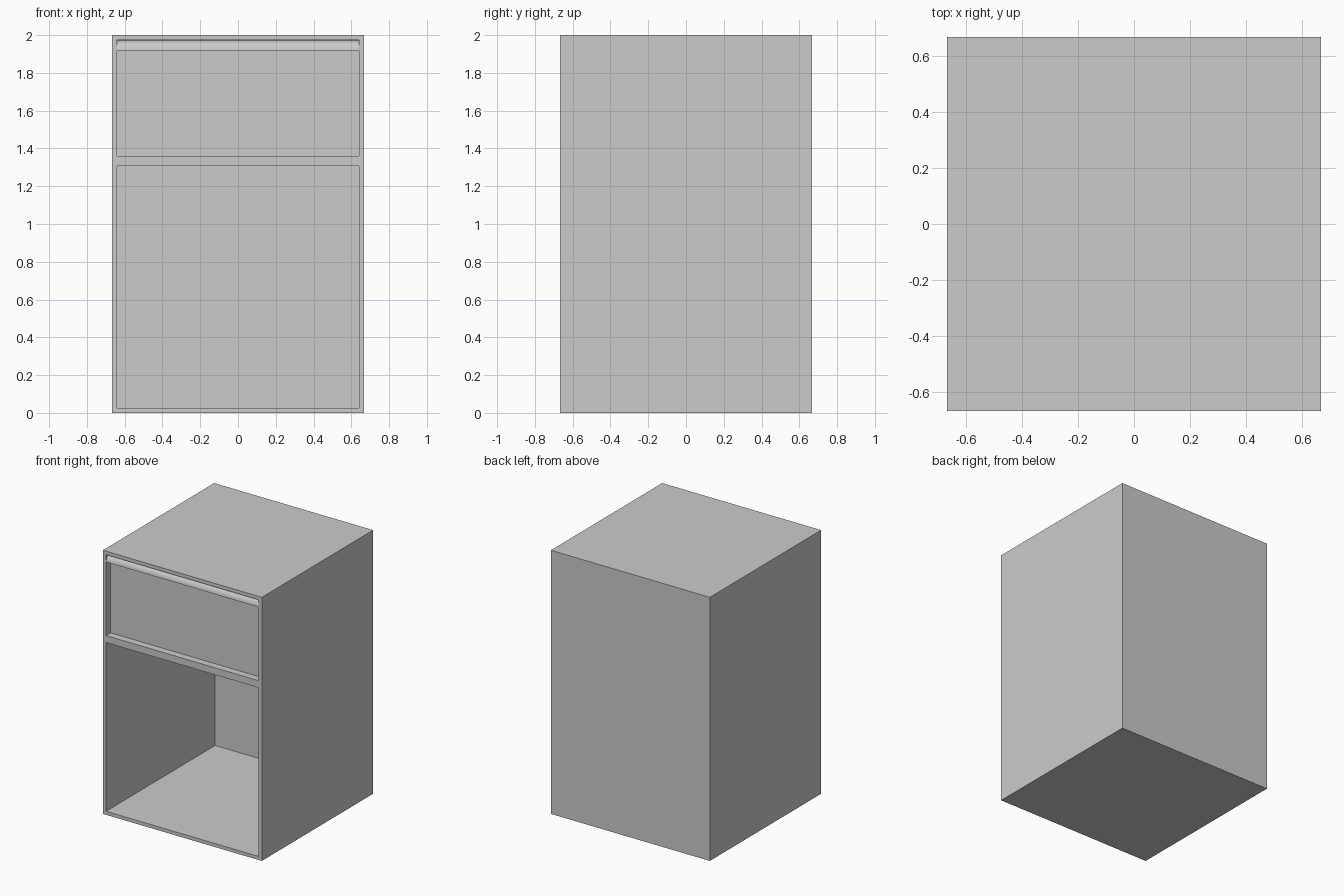
import bpy
import math

default = bpy.data.objects.get("Cube")
if default:
    bpy.data.objects.remove(default, do_unlink=True)

# One plain grey for every part
grey = bpy.data.materials.new("plain_grey")
grey.use_nodes = True
GREY = (0.6, 0.6, 0.6, 1)
grey.diffuse_color = GREY
grey.node_tree.nodes["Principled BSDF"].inputs["Base Color"].default_value = GREY

HALF = 0.667          # half width and half depth of the cabinet
HEIGHT = 2.0
WALL = 0.027          # board thickness
INNER = HALF - WALL
SHELF_LOW, SHELF_HIGH = 1.307, 1.36
RECESS = 0.055        # drawer front set back, also the grip radius
OPENING_TOP = HEIGHT - WALL


def add_mesh(name, verts, faces):
    mesh = bpy.data.meshes.new(name)
    mesh.from_pydata(verts, [], faces)
    mesh.materials.append(grey)
    obj = bpy.data.objects.new(name, mesh)
    bpy.context.scene.collection.objects.link(obj)
    return obj


def extrude_x(name, profile, half):
    """Closed (y, z) profile, counter-clockwise seen from +x."""
    n = len(profile)
    verts = [(x, y, z) for x in (-half, half) for y, z in profile]
    faces = [(i, (i + 1) % n, n + (i + 1) % n, n + i) for i in range(n)]
    faces += [tuple(reversed(range(n))), tuple(range(n, 2 * n))]
    return add_mesh(name, verts, faces)


def box(name, half, y0, y1, z0, z1):
    return extrude_x(name, [(y0, z0), (y1, z0), (y1, z1), (y0, z1)], half)


def cut(body, cutter):
    mod = body.modifiers.new(cutter.name, "BOOLEAN")
    mod.operation = "DIFFERENCE"
    mod.solver = "EXACT"
    mod.object = cutter
    cutter.hide_render = True
    cutter.hide_viewport = True
    cutter.display_type = "WIRE"


# Cabinet shell with an open lower bay and a drawer bay
cabinet = box("cabinet_body", HALF, -HALF, HALF, 0, HEIGHT)
cut(cabinet, box("lower_bay_cutter", INNER, -HALF - 0.1, INNER, WALL, SHELF_LOW))
cut(cabinet, box("drawer_bay_cutter", INNER, -HALF - 0.1, -HALF + RECESS,
                 SHELF_HIGH, OPENING_TOP))

# Apply the cuts so the shell is plain geometry
bpy.context.view_layer.update()
evaluated = cabinet.evaluated_get(bpy.context.evaluated_depsgraph_get())
cut_mesh = bpy.data.meshes.new_from_object(evaluated)
cutters = [m.object for m in cabinet.modifiers]
cabinet.modifiers.clear()
cabinet.data = cut_mesh
for cutter in cutters:
    bpy.data.objects.remove(cutter, do_unlink=True)

# Rounded grip along the top edge of the drawer front
back = -HALF + RECESS
low = OPENING_TOP - RECESS
STEPS = 10
arc = [(back - RECESS * math.sin(a), low + RECESS * math.cos(a))
       for a in (math.pi / 2 * i / STEPS for i in range(STEPS + 1))]
grip = extrude_x("drawer_grip", [(back, low)] + arc, INNER)

bpy.ops.object.select_all(action="DESELECT")
grip.select_set(True)
bpy.context.view_layer.objects.active = grip
bpy.ops.object.shade_smooth_by_angle(angle=math.radians(30))
